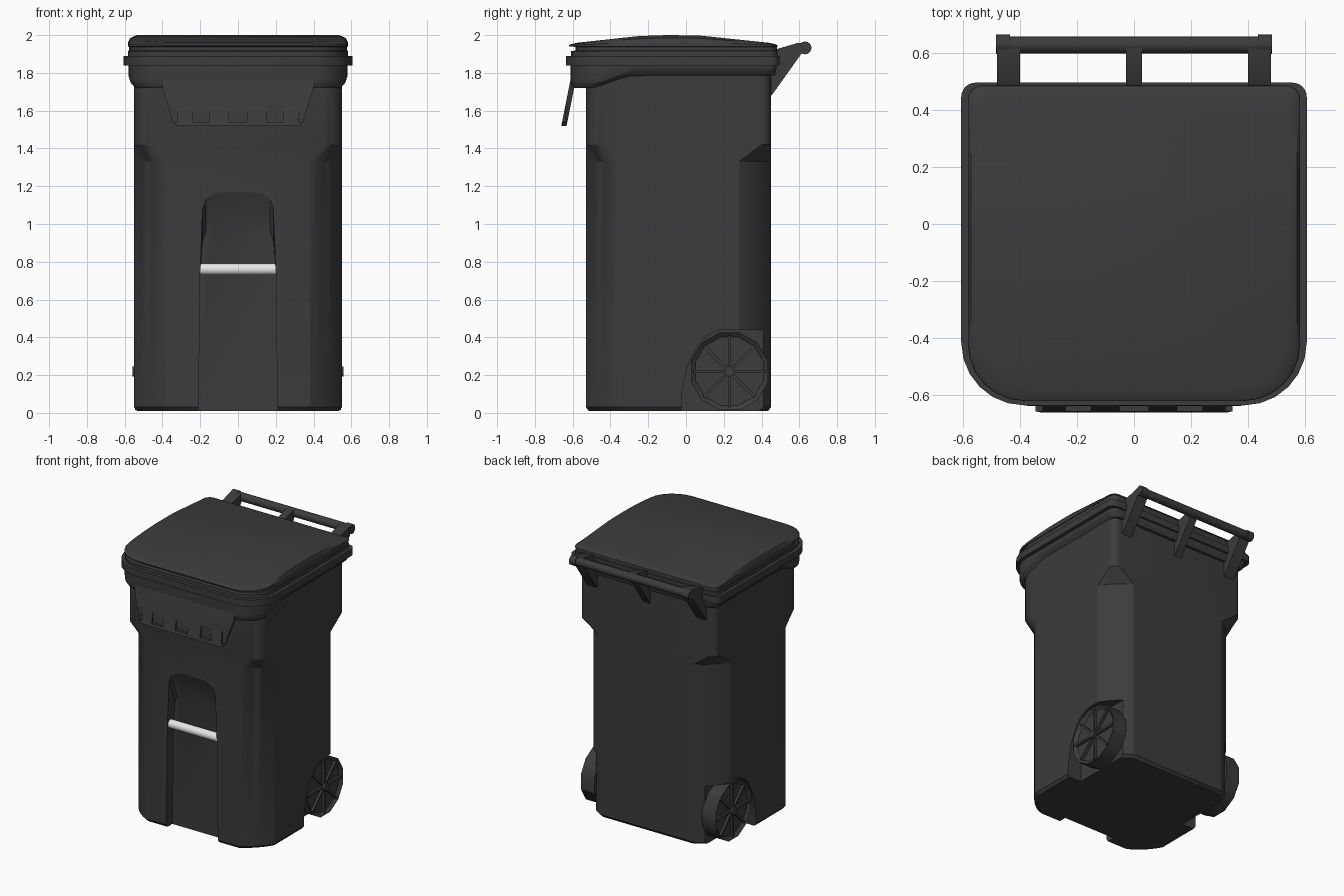
import bpy, bmesh, math
from mathutils import Matrix, Vector

cube = bpy.data.objects.get("Cube")
if cube:
    bpy.data.objects.remove(cube, do_unlink=True)


def material(name, color):
    m = bpy.data.materials.new(name)
    m.use_nodes = True
    m.diffuse_color = (*color, 1)
    bsdf = next(n for n in m.node_tree.nodes if n.type == "BSDF_PRINCIPLED")
    bsdf.inputs["Base Color"].default_value = (*color, 1)
    return m


DARK = material("charcoal plastic", (0.045, 0.045, 0.045))
WHITE = material("white metal", (0.8, 0.8, 0.8))


def finish(name, bm, mat=DARK, angle=30):
    bmesh.ops.recalc_face_normals(bm, faces=bm.faces)
    mesh = bpy.data.meshes.new(name)
    bm.to_mesh(mesh)
    bm.free()
    mesh.materials.append(mat)
    ob = bpy.data.objects.new(name, mesh)
    bpy.context.collection.objects.link(ob)
    smooth(ob, angle)
    return ob


def smooth(ob, angle=30):
    bpy.ops.object.select_all(action="DESELECT")
    ob.select_set(True)
    bpy.context.view_layer.objects.active = ob
    bpy.ops.object.shade_smooth_by_angle(angle=math.radians(angle))


def outline(hx, y0, y1, cf, cb, bulge=1.0):
    """Rounded rectangle, listed front to back on +x and returning on -x."""
    half = []

    def corner(c, y, sign):
        for i in range(7):
            t = i / 6
            a = t * math.pi / 2
            u = (1 - bulge) * t + bulge * math.sin(a)
            v = (1 - bulge) * (1 - t) + bulge * math.cos(a)
            half.append((hx - c + c * u, y + sign * (c - c * v)))

    corner(cf, y0, 1)
    a, b = y0 + cf, y1 - cb
    half.extend((hx, a + (b - a) * i / 12) for i in range(1, 12))
    front = len(half)
    corner(cb, y1, -1)
    half[front:] = reversed(half[front:])
    return half + [(-x, y) for x, y in reversed(half)]


def loft(name, rings, angle=30):
    """rings: (outline, height), where height is a number or a rule on y."""
    bm = bmesh.new()
    loops = []
    for pts, z in rings:
        loops.append([bm.verts.new((x, y, z(y) if callable(z) else z)) for x, y in pts])
    n = len(loops[0])
    for a, b in zip(loops, loops[1:]):
        for i in range(n):
            j = (i + 1) % n
            bm.faces.new((a[i], a[j], b[j], b[i]))
    for l in (loops[0], loops[-1]):
        for i in range(n // 2 - 1):
            bm.faces.new((l[i], l[i + 1], l[n - 2 - i], l[n - 1 - i]))
    return finish(name, bm, angle=angle)


def prism(name, pts, lo, hi, axis="x", rule=None):
    """Extrude a polygon of (y, z) along x, or of (x, z) along y."""
    bm = bmesh.new()
    place = (lambda p, d: (d, *p)) if axis == "x" else (lambda p, d: (p[0], d, p[1]))
    a, b = ([bm.verts.new(place(p, d)) for p in pts] for d in (lo, hi))
    bm.faces.new(a)
    bm.faces.new(b)
    for i in range(len(pts)):
        j = (i + 1) % len(pts)
        bm.faces.new((a[i], a[j], b[j], b[i]))
    if rule:
        for v in bm.verts:
            v.co = rule(v.co)
    return finish(name, bm)


def rod(name, lo, hi, y, z, r, sides=16, mat=DARK):
    bm = bmesh.new()
    bmesh.ops.create_cone(bm, cap_ends=True, segments=sides, radius1=r, radius2=r, depth=hi - lo,
                          matrix=Matrix.Translation(((lo + hi) / 2, y, z)) @ Matrix.Rotation(math.pi / 2, 4, "Y"))
    return finish(name, bm, mat, 40)


def carve(ob, cutters):
    for c in cutters:
        mod = ob.modifiers.new("cut", "BOOLEAN")
        mod.operation, mod.solver, mod.object = "DIFFERENCE", "EXACT", c
        c.hide_render = True
    dg = bpy.context.evaluated_depsgraph_get()
    mesh = bpy.data.meshes.new_from_object(ob.evaluated_get(dg))
    ob.modifiers.clear()
    ob.data = mesh
    for c in cutters:
        bpy.data.objects.remove(c, do_unlink=True)
    smooth(ob)


# Bin body: deep cut corners below, fuller shoulders above
low = outline(0.55, -0.53, 0.45, 0.17, 0.17, 0.35)
foot = outline(0.535, -0.515, 0.435, 0.17, 0.17, 0.35)
high = outline(0.55, -0.53, 0.45, 0.1, 0.05)
body = loft("bin_body", [(foot, 0.01), (low, 0.03), (low, 1.33), (high, 1.42), (high, 1.85)])


# Front channel cutter: an arch that ramps out at its top
def arch(top):
    side = [(0.21, -0.1), (0.2, 0.75), (0.187, top - 0.09), (0.17, top - 0.04), (0.13, top - 0.01), (0.07, top)]
    return side + [(-x, z) for x, z in reversed(side)]


bm = bmesh.new()
loops = [[bm.verts.new((x, y, z)) for x, z in arch(top)]
         for y, top in ((-0.6, 1.17), (-0.53, 1.17), (-0.46, 1.0))]
for a, b in zip(loops, loops[1:]):
    for i in range(len(a)):
        j = (i + 1) % len(a)
        bm.faces.new((a[i], a[j], b[j], b[i]))
bm.faces.new(loops[0])
bm.faces.new(loops[-1])
cutters = [finish("channel_cutter", bm)]

# Wheel wells
well = [(-0.03, -0.1), (-0.02, 0.12), (0.01, 0.25), (0.06, 0.35), (0.11, 0.41), (0.18, 0.44), (0.7, 0.44), (0.7, -0.1)]
for s in (-1, 1):
    cutters.append(prism("well_cutter", well, s * 0.44, s * 0.7))
carve(body, cutters)

rod("lift_bar", -0.2, 0.2, -0.495, 0.76, 0.031, mat=WHITE)


# Flared rim, dipping at the front
def dip(offset):
    def rule(y):
        t = min(max((y + 0.52) / 0.25, 0), 1)
        return 1.72 + 0.065 * t * t * (3 - 2 * t) + offset
    return rule


loft("rim", [(outline(0.54, -0.52, 0.44, 0.1, 0.05), dip(0)),
             (outline(0.55, -0.6, 0.47, 0.16, 0.05), dip(0)),
             (outline(0.572, -0.61, 0.475, 0.18, 0.05), dip(0.02)),
             (outline(0.58, -0.612, 0.48, 0.19, 0.05), dip(0.045)),
             (outline(0.58, -0.612, 0.48, 0.19, 0.05), 1.845)])
loft("collar", [(outline(0.605, -0.635, 0.495, 0.22, 0.05), z) for z in (1.84, 1.89)])


# Domed lid with a finger slot under its front lip
def dome(f):
    keys = [(-0.7, 1.95), (-0.6, 1.957), (-0.25, 1.995), (-0.1, 2.0), (0.07, 1.998), (0.5, 1.953)]

    def rule(y):
        for (a, za), (b, zb) in zip(keys, keys[1:]):
            if y <= b:
                return 1.94 + f * (za + (zb - za) * (y - a) / (b - a) - 1.94)
        return 1.95
    return rule


def lid_ring(inset, front=0.0):
    return outline(0.582 - inset, -0.62 + inset + front, 0.485 - inset, 0.2, 0.05)


loft("lid", [(lid_ring(0, 0.01), 1.88), (lid_ring(0, 0.01), 1.915), (lid_ring(0.004, 0.03), 1.918),
             (lid_ring(0.004, 0.03), 1.938), (lid_ring(0), 1.94), (lid_ring(0.001), dome(0.4)),
             (lid_ring(0.012), dome(0.75)), (lid_ring(0.045), dome(1))])

# Front grab panel with scooped recesses
trapezoid = [(-0.4, 1.8), (-0.4, 1.72), (-0.345, 1.54), (-0.325, 1.52),
             (0.325, 1.52), (0.345, 1.54), (0.4, 1.72), (0.4, 1.8)]
panel = prism("grab_panel", trapezoid, 0, 0.028, "y",
              lambda c: Vector((c.x, c.y - 0.66 + (c.z - 1.52) * 0.2, c.z)))
scoops = []
for lo, hi in ((-0.5, -0.32), (-0.24, -0.15), (-0.05, 0.05), (0.15, 0.24), (0.32, 0.5)):
    scoops.append(prism("scoop_cutter", [(lo, 1.54), (hi, 1.54), (hi, 1.7), (lo, 1.7)], -0.8, -0.638, "y"))
carve(panel, scoops)

# Push handle
bracket = [(0.44, 1.67), (0.46, 1.69), (0.61, 1.9), (0.625, 1.96), (0.59, 1.958), (0.46, 1.92), (0.44, 1.9)]
for name, x, w in (("left", 0.44, 0.04), ("centre", 0, 0.028), ("right", -0.44, 0.04)):
    prism(name + "_handle_bracket", bracket, x - w, x + w)
rod("handle_bar", -0.46, 0.46, 0.627, 1.932, 0.03)

# Wheels with recessed faces, spokes and hubs
WY, WZ = 0.23, 0.22
for side, s in (("left", 1), ("right", -1)):
    rod(side + "_handle_cap", *sorted((s * 0.435, s * 0.483)), 0.63, 1.932, 0.034)
    bm = bmesh.new()
    turn = Matrix.Translation((s * 0.49, WY, WZ)) @ Matrix.Rotation(s * math.pi / 2, 4, "Y")
    bmesh.ops.create_cone(bm, cap_ends=True, segments=12, radius1=0.212, radius2=0.212, depth=0.11,
                          matrix=turn @ Matrix.Rotation(math.pi / 12, 4, "Z"))
    bm.normal_update()
    face = max(bm.faces, key=lambda f: f.calc_center_median().x * s)
    bmesh.ops.inset_region(bm, faces=[face], thickness=0.025)
    bmesh.ops.translate(bm, verts=face.verts, vec=(-s * 0.02, 0, 0))
    for k in range(8):
        place = (Matrix.Translation((s * 0.53, WY, WZ)) @ Matrix.Rotation(k * math.pi / 4, 4, "X")
                 @ Matrix.Translation((0, 0.1, 0)) @ Matrix.Diagonal((0.025, 0.18, 0.016, 1)))
        bmesh.ops.create_cube(bm, size=1, matrix=place)
    finish(side + "_wheel", bm)
    rod(side + "_hub", *sorted((s * 0.42, s * 0.558)), WY, WZ, 0.028, 10)
    rod(side + "_axle_end", *sorted((s * 0.3, s * 0.46)), WY, WZ, 0.02, 10)
